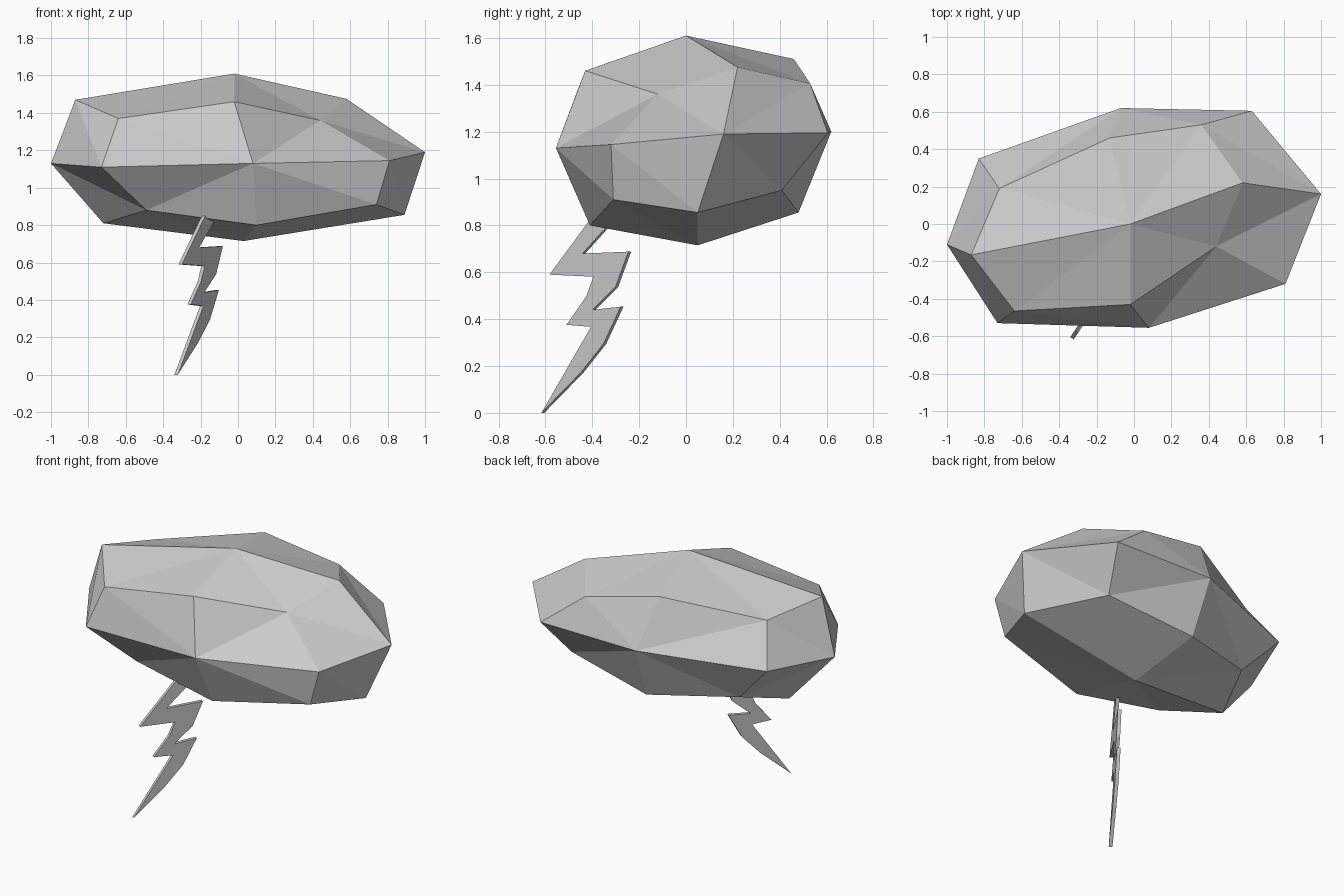
import bpy
import bmesh
from mathutils import Vector

default_cube = bpy.data.objects.get("Cube")
if default_cube:
    bpy.data.objects.remove(default_cube, do_unlink=True)


def make_material(name, colour):
    material = bpy.data.materials.new(name)
    material.use_nodes = True
    material.diffuse_color = colour
    material.node_tree.nodes["Principled BSDF"].inputs["Base Color"].default_value = colour
    return material


def finish(name, bm, material):
    """Turn a bmesh into a flat shaded object with one material."""
    bmesh.ops.recalc_face_normals(bm, faces=bm.faces)
    mesh = bpy.data.meshes.new(name)
    bm.to_mesh(mesh)
    bm.free()
    mesh.materials.append(material)
    obj = bpy.data.objects.new(name, mesh)
    bpy.context.scene.collection.objects.link(obj)
    return obj


def bridge(bm, upper, lower, diagonals):
    """Join two rings with triangles; '/' splits a cell from lower to next upper."""
    count = len(upper)
    for i, split in enumerate(diagonals):
        j = (i + 1) % count
        if split == "/":
            triangles = ((upper[i], lower[i], upper[j]), (lower[i], lower[j], upper[j]))
        else:
            triangles = ((upper[i], lower[i], lower[j]), (upper[i], lower[j], upper[j]))
        for triangle in triangles:
            bm.faces.new(triangle)


def cap(bm, ring, pole):
    for i, vert in enumerate(ring):
        bm.faces.new((pole, vert, ring[(i + 1) % len(ring)]))


grey = make_material("cloud grey", (0.6, 0.6, 0.6, 1.0))

# Cloud: an uneven eight-sided sphere made of three rings and two poles
upper_ring = [(-.87, -.165, 1.47), (-.64, -.465, 1.37), (-.02, -.43, 1.46), (.44, -.12, 1.36),
              (.58, .22, 1.475), (.36, .53, 1.405), (-.13, .46, 1.51), (-.72, .19, 1.41)]
middle_ring = [(-1, -.11, 1.13), (-.73, -.53, 1.11), (.08, -.555, 1.13), (.81, -.32, 1.145),
               (1, .16, 1.19), (.63, .605, 1.195), (-.07, .62, 1.2), (-.83, .35, 1.165)]
lower_ring = [(-.72, -.04, .81), (-.49, -.35, .88), (.1, -.41, .8), (.74, -.31, .91),
              (.89, .05, .855), (.54, .41, .95), (-.05, .48, .855), (-.59, .29, .91)]

bm = bmesh.new()
upper, middle, lower = [[bm.verts.new(point) for point in ring]
                        for ring in (upper_ring, middle_ring, lower_ring)]
cap(bm, upper, bm.verts.new((-.02, 0, 1.61)))
bridge(bm, upper, middle, "\\\\/\\/\\/\\")
bridge(bm, middle, lower, "\\/\\\\\\/\\/")
cap(bm, lower, bm.verts.new((.03, .05, .715)))
finish("cloud", bm, grey)

# Lightning bolt: a zigzag outline (distance along the plate, height), extruded
outline = [(-.385, .85), (-.577, .59), (-.389, .581), (-.42, .497), (-.504, .376),
           (-.4, .367), (-.47, .245), (-.611, 0), (-.444, .171), (-.346, .295),
           (-.273, .453), (-.393, .44), (-.295, .538), (-.24, .688), (-.436, .68),
           (-.31, .82)]
slant = 0.65
normal = Vector((1, -slant, 0)).normalized()
thickness = 0.022

bm = bmesh.new()
verts = [bm.verts.new(Vector((slant * (y + .24) - .09, y, z)) - normal * thickness / 2)
         for y, z in outline]
plate = bm.faces.new(verts)
extruded = bmesh.ops.extrude_face_region(bm, geom=[plate], use_keep_orig=True)
moved = [item for item in extruded["geom"] if isinstance(item, bmesh.types.BMVert)]
bmesh.ops.translate(bm, verts=moved, vec=normal * thickness)
finish("lightning_bolt", bm, grey)
